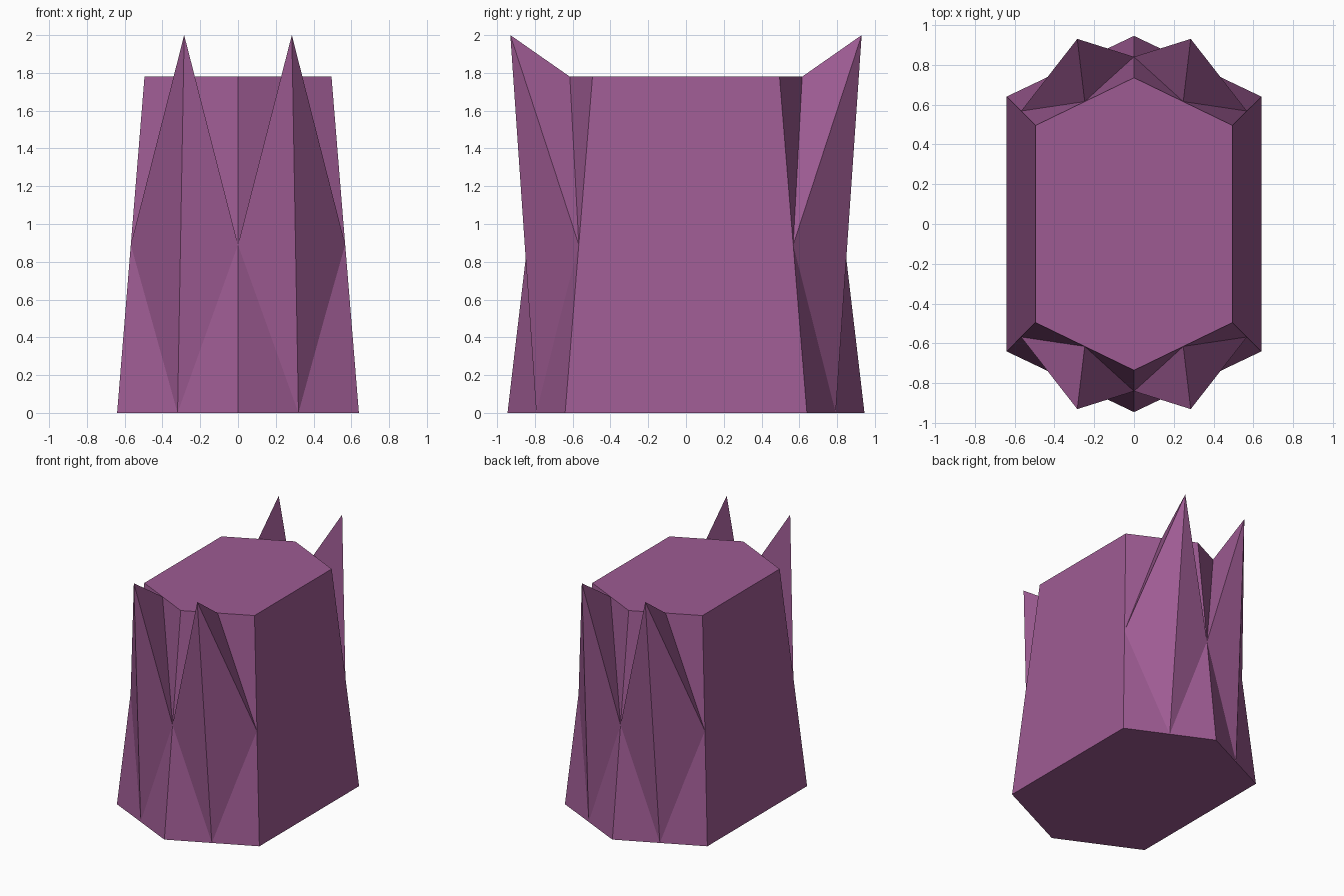
import bpy, bmesh
from mathutils import Vector

if "Cube" in bpy.data.objects:
    bpy.data.objects.remove(bpy.data.objects["Cube"])

HEIGHT = 1.78
# right half of the six-sided outline, back to front: bottom and top
BOTTOM = [(0, 0.945), (0.64, 0.64), (0.64, -0.64), (0, -0.945), (-0.64, -0.64), (-0.64, 0.64)]
TOP = [(0, 0.735), (0.495, 0.495), (0.495, -0.495), (0, -0.735), (-0.495, -0.495), (-0.495, 0.495)]

purple = bpy.data.materials.new("purple")
purple.diffuse_color = (0.34, 0.105, 0.29, 1)
purple.use_nodes = True
purple.node_tree.nodes["Principled BSDF"].inputs["Base Color"].default_value = purple.diffuse_color


def make_object(name, points, faces):
    bm = bmesh.new()
    verts = [bm.verts.new(p) for p in points]
    for f in faces:
        bm.faces.new([verts[i] for i in f])
    bmesh.ops.recalc_face_normals(bm, faces=bm.faces)
    mesh = bpy.data.meshes.new(name)
    bm.to_mesh(mesh)
    bm.free()
    mesh.materials.append(purple)
    obj = bpy.data.objects.new(name, mesh)
    bpy.context.collection.objects.link(obj)
    return obj


# Tapered six-sided body
low = [Vector((x, y, 0)) for x, y in BOTTOM]
high = [Vector((x, y, HEIGHT)) for x, y in TOP]
sides = [(i, (i + 1) % 6, (i + 1) % 6 + 6, i + 6) for i in range(6)]
make_object("body", low + high, [tuple(range(6)), tuple(range(6, 12))] + sides)

# Pointed spike on one slanted side, touching the midpoints of that side's edges
foot = (low[0] + low[1]) / 2
inner = (high[0] + high[1]) / 2
left = (low[0] + high[0]) / 2
right = (low[1] + high[1]) / 2
tip = Vector((0.285, 0.93, 2.0))
spikes = make_object("spikes", [foot, left, inner, right, tip],
                     [(0, 1, 2, 3), (0, 1, 4), (1, 2, 4), (2, 3, 4), (3, 0, 4)])

# Mirror to all four slanted sides
mirror = spikes.modifiers.new("mirror", 'MIRROR')
mirror.use_axis = (True, True, False)
mirror.use_mirror_merge = False
